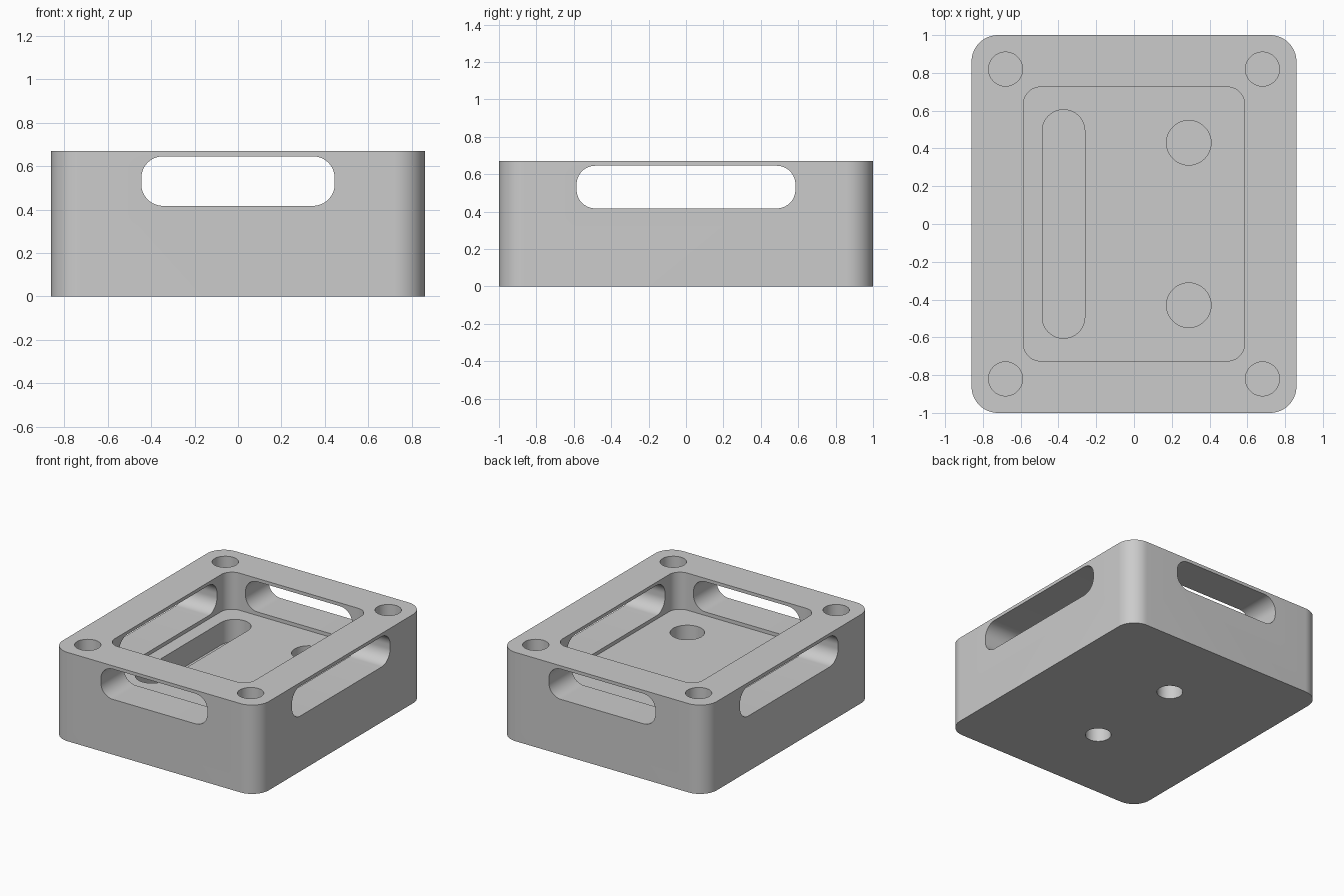
import bpy, bmesh
from math import pi, cos, sin
from mathutils import Matrix

old = bpy.data.objects.get("Cube")
if old:
    bpy.data.objects.remove(old, do_unlink=True)

HEIGHT, FLOOR = 0.67, 0.39

grey = bpy.data.materials.new("light_grey")
grey.use_nodes = True
grey.diffuse_color = (0.6, 0.6, 0.6, 1)
grey.node_tree.nodes["Principled BSDF"].inputs["Base Color"].default_value = (0.6, 0.6, 0.6, 1)


def rounded_prism(name, w, d, r, z0, z1, centre=(0, 0), turn=None, steps=16):
    """Rounded rectangle w x d with corner radius r, extruded from z0 to z1."""
    bm = bmesh.new()
    pts = []
    for i, (sx, sy) in enumerate([(1, 1), (-1, 1), (-1, -1), (1, -1)]):
        for k in range(steps + 1):
            a = (i + k / steps) * pi / 2
            pts.append((centre[0] + sx * (w / 2 - r) + r * cos(a),
                        centre[1] + sy * (d / 2 - r) + r * sin(a), z0))
    face = bm.faces.new([bm.verts.new(p) for p in pts])
    top = bmesh.ops.extrude_face_region(bm, geom=[face])["geom"]
    bmesh.ops.translate(bm, vec=(0, 0, z1 - z0),
                        verts=[v for v in top if isinstance(v, bmesh.types.BMVert)])
    bmesh.ops.remove_doubles(bm, verts=bm.verts, dist=1e-5)
    bmesh.ops.recalc_face_normals(bm, faces=bm.faces)
    if turn:
        bm.transform(turn)
    mesh = bpy.data.meshes.new(name)
    bm.to_mesh(mesh)
    bm.free()
    mesh.materials.append(grey)
    obj = bpy.data.objects.new(name, mesh)
    bpy.context.collection.objects.link(obj)
    return obj


def hole(name, x, y, r, z0, z1):
    return rounded_prism(name, 2 * r, 2 * r, r, z0, z1, (x, y))


# Outer block
body = rounded_prism("case_body", 1.72, 2.0, 0.14, 0, HEIGHT)

# Main pocket and the long blind slot in its floor
cutters = [
    rounded_prism("pocket", 1.17, 1.45, 0.09, FLOOR, 1),
    rounded_prism("floor_slot", 0.225, 1.21, 0.1125, 0.22, 0.5, (-0.373, 0)),
]

# Side windows, passing through opposite walls
mid = 0.531
lift = Matrix.Translation((0, 0, mid))
cutters.append(rounded_prism("front_back_window", 0.89, 0.228, 0.1, -1.2, 1.2,
                             turn=lift @ Matrix.Rotation(pi / 2, 4, 'X')))
cutters.append(rounded_prism("side_window", 0.228, 1.17, 0.1, -1.2, 1.2,
                             turn=lift @ Matrix.Rotation(pi / 2, 4, 'Y')))

# Blind holes: rim corners, pocket floor and underside
for sy in (-1, 1):
    for sx in (-1, 1):
        cutters.append(hole("corner_hole", sx * 0.68, sy * 0.82, 0.09, 0.39, 1))
    cutters.append(hole("floor_hole", 0.29, sy * 0.43, 0.118, 0.22, 0.5))
    cutters.append(hole("underside_hole", 0, sy * 0.388, 0.09, -0.2, 0.18))

# Carve the block
bpy.ops.object.select_all(action='DESELECT')
bpy.context.view_layer.objects.active = body
body.select_set(True)
for cutter in cutters:
    mod = body.modifiers.new(cutter.name, 'BOOLEAN')
    mod.operation = 'DIFFERENCE'
    mod.solver = 'EXACT'
    mod.object = cutter
    bpy.ops.object.modifier_apply(modifier=mod.name)
    bpy.data.objects.remove(cutter, do_unlink=True)

bpy.ops.object.shade_smooth_by_angle(angle=pi / 6)
